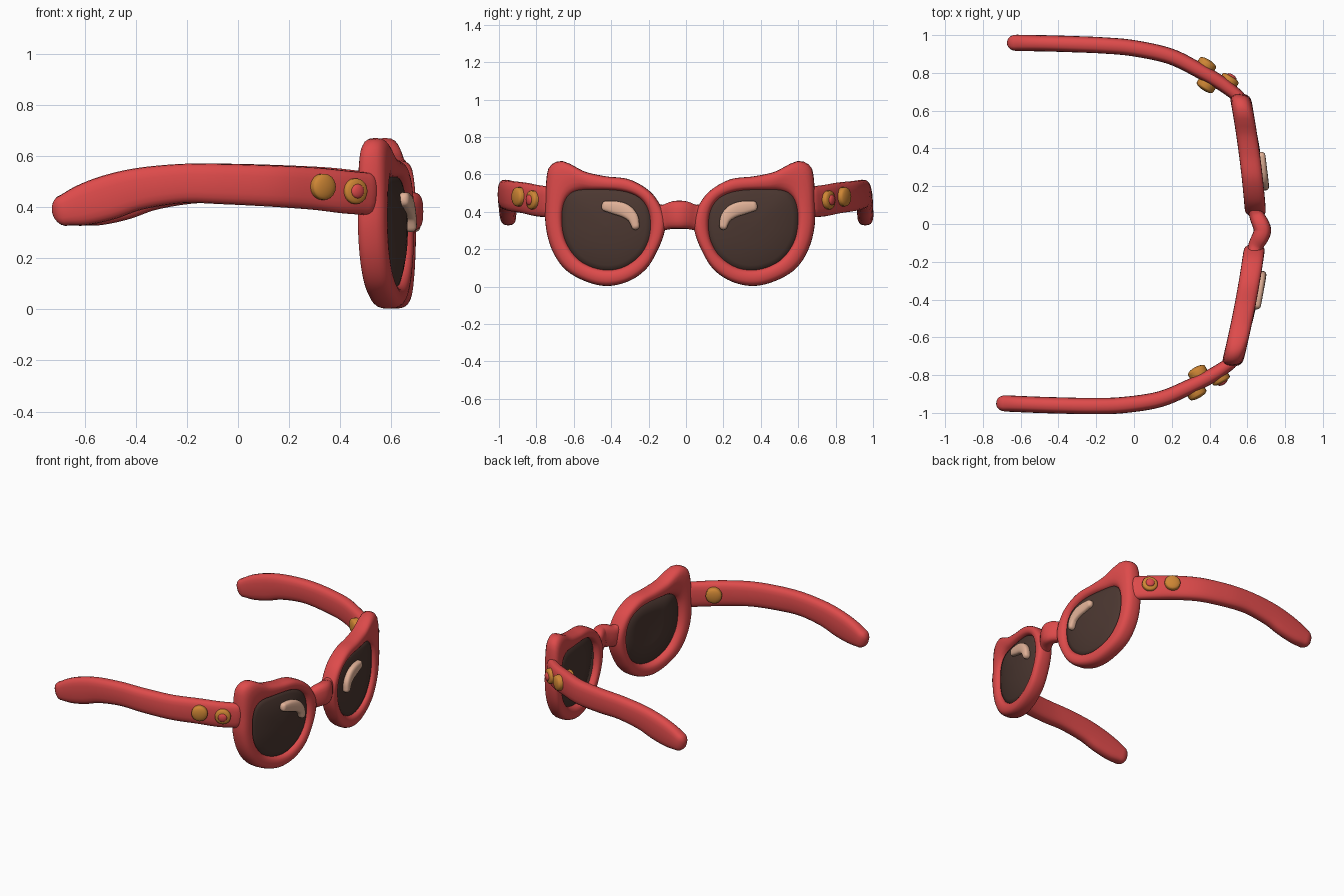
import bpy, bmesh, math
from mathutils import Vector

if "Cube" in bpy.data.objects:
    bpy.data.objects.remove(bpy.data.objects["Cube"])


def material(name, rgb):
    m = bpy.data.materials.new(name)
    m.diffuse_color = (*rgb, 1)
    m.use_nodes = True
    m.node_tree.nodes["Principled BSDF"].inputs["Base Color"].default_value = m.diffuse_color
    return m


RED = material("red plastic", (0.73, 0.07, 0.07))
DARK = material("dark lens", (0.07, 0.038, 0.03))
PALE = material("pale glare", (0.75, 0.44, 0.31))
GOLD = material("orange metal", (0.62, 0.24, 0.035))


def catmull(pts, steps, closed=False):
    """Smooth curve through points of any dimension."""
    n, out = len(pts), []
    get = (lambda i: pts[i % n]) if closed else (lambda i: pts[max(0, min(n - 1, i))])
    for i in range(n if closed else n - 1):
        a, b, c, d = (get(i + k) for k in (-1, 0, 1, 2))
        for s in range(steps):
            t = s / steps
            out.append([0.5 * (2 * q + (r - p) * t + (2 * p - 5 * q + 4 * r - u) * t * t
                               + (3 * q - p - 3 * r + u) * t ** 3)
                        for p, q, r, u in zip(a, b, c, d)])
    return out if closed else out + [list(pts[-1])]


def rounded(a, k):
    """Point on a superellipse of unit size."""
    c, s = math.cos(a), math.sin(a)
    return math.copysign(abs(c) ** k, c), math.copysign(abs(s) ** k, s)


def finish(name, rings, mat, closed=False, mirror=True):
    """Skin a list of point rings, then mirror and place the part."""
    bm = bmesh.new()
    vs = [[bm.verts.new(p) for p in r] for r in rings]
    m = len(vs[0])
    for i in range(len(vs) if closed else len(vs) - 1):
        a, b = vs[i], vs[(i + 1) % len(vs)]
        for j in range(m):
            k = (j + 1) % m
            bm.faces.new((a[j], a[k], b[k], b[j]))
    if not closed:
        bm.faces.new(vs[0])
        bm.faces.new(vs[-1])
    bmesh.ops.recalc_face_normals(bm, faces=bm.faces)
    me = bpy.data.meshes.new(name)
    bm.to_mesh(me)
    bm.free()
    me.materials.append(mat)
    for p in me.polygons:
        p.use_smooth = True
    ob = bpy.data.objects.new(name, me)
    bpy.context.collection.objects.link(ob)
    if mirror:
        mod = ob.modifiers.new("mirror", 'MIRROR')
        mod.use_axis = (False, True, False)
        mod.use_mirror_merge = False
    ob.rotation_euler.z = -0.03
    ob.location.y = -0.015
    return ob


def sweep(name, path, mat, up, cap, k=0.7, steps=6, sides=20, mirror=True):
    """Sweep a rounded section along (x, y, z, half side, half up), with domed ends."""
    pts = catmull(path, steps)
    pos = [Vector(p[:3]) for p in pts]
    n = len(pts)
    tan = [(pos[min(i + 1, n - 1)] - pos[max(i - 1, 0)]).normalized() for i in range(n)]
    quarter = [math.radians(a) for a in (18, 36, 54, 70, 84)]
    stations = [(0, -cap * math.sin(a), math.cos(a)) for a in reversed(quarter)]
    stations += [(i, 0, 1) for i in range(n)]
    stations += [(n - 1, cap * math.sin(a), math.cos(a)) for a in quarter]
    rings = []
    for i, ext, sc in stations:
        side = tan[i].cross(Vector(up)).normalized()
        top = side.cross(tan[i])
        ring = []
        for j in range(sides):
            c, s = rounded(2 * math.pi * j / sides, k)
            ring.append(pos[i] + tan[i] * ext + side * (c * sc * pts[i][3]) + top * (s * sc * pts[i][4]))
        rings.append(ring)
    return finish(name, rings, mat, mirror=mirror)


# Cat-eye outlines in (y, z) for one side
OUTER = [(.075, .36), (.10, .43), (.16, .51), (.27, .573), (.40, .59), (.51, .615), (.585, .655),
         (.645, .672), (.70, .64), (.716, .57), (.72, .465), (.72, .33), (.687, .20), (.618, .095),
         (.51, .03), (.39, .003), (.27, .03), (.174, .10), (.11, .21), (.08, .295)]
INNER = [(.158, .33), (.174, .42), (.227, .48), (.32, .51), (.457, .515), (.564, .503), (.615, .45),
         (.628, .35), (.607, .24), (.537, .144), (.43, .096), (.32, .10), (.227, .155), (.174, .235)]
CY, CZ, N = 0.395, 0.32, 96


def bend(y):
    """Wrap of the front around the face."""
    return 0.65 - 0.09 * y - 0.09 * y * y


def radii(outline):
    """Radius of an outline at N even angles about the lens centre."""
    polar = sorted((math.atan2(z - CZ, y - CY) % math.tau, math.hypot(y - CY, z - CZ))
                   for y, z in catmull(outline, 12, True))
    polar = [(polar[-1][0] - math.tau, polar[-1][1])] + polar + [(polar[0][0] + math.tau, polar[0][1])]
    out = []
    for i in range(N):
        a = math.tau * i / N
        for (a0, r0), (a1, r1) in zip(polar, polar[1:]):
            if a0 <= a <= a1:
                out.append(r0 + (r1 - r0) * (a - a0) / max(a1 - a0, 1e-9))
                break
    return out


ro, ri = radii(OUTER), radii(INNER)


def at(i, r, off):
    a = math.tau * i / N
    y, z = CY + r * math.cos(a), CZ + r * math.sin(a)
    return (bend(y) + off, y, z)


# Rim
rings = []
for i in range(N):
    mid, half = (ro[i] + ri[i]) / 2, (ro[i] - ri[i]) / 2
    sec = [rounded(math.tau * j / 20, 0.75) for j in range(20)]
    rings.append([at(i, mid + half * c, 0.056 * s) for c, s in sec])
finish("rim", rings, RED, closed=True)

# Domed lens: back centre, back edge, front edge, front centre
profile = [(.02, -.005), (.5, -.01), (1.06, -.015), (1.06, .025), (.9, .037), (.7, .048), (.4, .057), (.02, .06)]
finish("lens", [[at(i, ri[i] * f, off) for i in range(N)] for f, off in profile], DARK)

# Curved glare mark on the lens
glare = [(.235, .325, .022), (.25, .37, .030), (.29, .405, .037), (.345, .422, .036), (.395, .430, .028)]
sweep("lens_glare", [(bend(y) + .06, y, z, w, .024) for y, z, w in glare], PALE, (1, 0, 0), .022)

# Nose bridge
half = [(.635, .14, .365, .035, .085), (.648, .08, .37, .04, .068), (.672, .03, .382, .045, .074)]
bridge = [(x, -y, z, w, h) for x, y, z, w, h in half] + [(.68, 0, .384, .046, .075)] + half[::-1]
sweep("nose_bridge", bridge, RED, (0, 0, 1), .01, mirror=False)

# Temple arms
arm = [(.525, .712, .453, .034, .083), (.44, .772, .46, .038, .084), (.325, .835, .473, .04, .083),
       (.165, .908, .483, .042, .081), (-.03, .945, .491, .043, .079), (-.19, .955, .493, .043, .077),
       (-.36, .957, .472, .043, .082), (-.48, .957, .438, .043, .088), (-.58, .956, .408, .043, .08),
       (-.65, .955, .388, .043, .062)]
sweep("temple_arm", arm, RED, (0, 0, 1), .05)


# Studs on the arms: start point, outward distance, radius, dome
def stud(name, x, y, z, d0, d1, r, dome, mat):
    nx, ny = 0.51, 0.86
    path = [(x + nx * d, y + ny * d, z, r, r) for d in (d0, d1)]
    sweep(name, path, mat, (0, 0, 1), dome, k=1, steps=2)


stud("outer_stud", .335, .829, .48, .02, .058, .051, .018, GOLD)
stud("inner_stud", .385, .803, .475, -.02, -.062, .051, .018, GOLD)
stud("hinge_stud", .462, .757, .463, .015, .05, .05, .014, GOLD)
stud("hinge_stud_centre", .462, .757, .463, .03, .062, .028, .012, RED)
